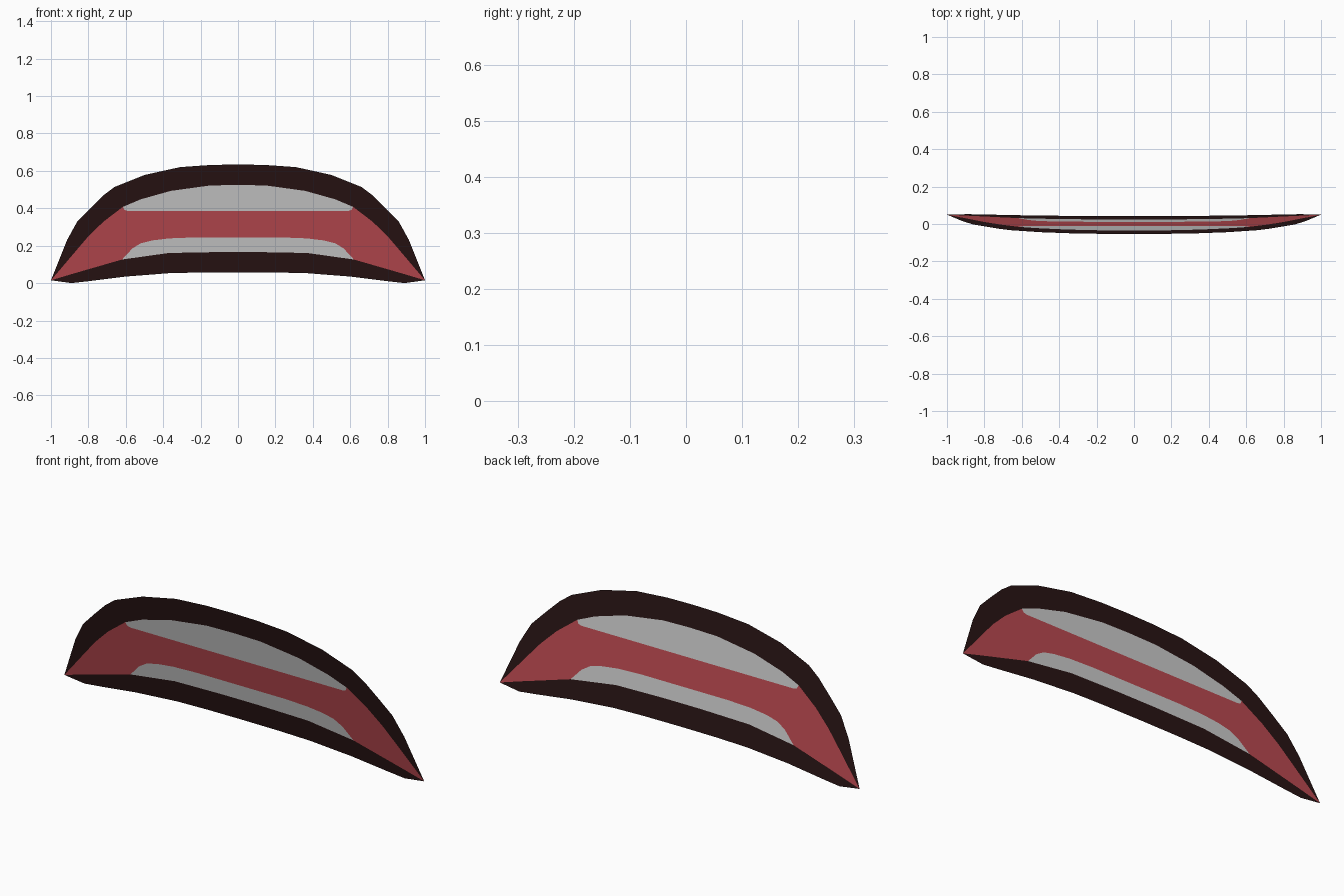
import bpy

if "Cube" in bpy.data.objects:
    bpy.data.objects.remove(bpy.data.objects["Cube"])


def material(name, r, g, b):
    m = bpy.data.materials.new(name)
    m.diffuse_color = (r, g, b, 1)
    m.use_nodes = True
    m.node_tree.nodes["Principled BSDF"].inputs["Base Color"].default_value = m.diffuse_color
    return m


def lean(x, z):
    # every piece lies in one flat sheet that tips slightly forward at the top
    return (x, 0.0525 - z / 6, z)


def sheet(name, upper, lower, mat=None):
    """Flat piece between two right-half edges (centre outwards), mirrored in x."""
    if upper[-1] == lower[-1]:
        lower = lower[:-1]
    right = lower + upper[::-1]                       # counter-clockwise from the front
    left = [(-x, z) for x, z in reversed(right) if x > 0]
    pts = [lean(x, z) for x, z in right + left]
    mesh = bpy.data.meshes.new(name)
    mesh.from_pydata(pts, [], [list(range(len(pts)))])
    if mat:
        mesh.materials.append(mat)
    obj = bpy.data.objects.new(name, mesh)
    bpy.context.collection.objects.link(obj)
    return obj


black = material("lip_black", 0.022, 0.007, 0.007)
red = material("mouth_red", 0.49, 0.067, 0.08)

# right-half edge profiles (x, z), from centre to mouth corner
corner = (1.0, 0.015)
lip_top = [(0, .634), (.14, .632), (.31, .62), (.5, .578), (.66, .514), (.72, .469),
           (.79, .4), (.86, .328), (.914, .23), corner]
lip_bottom = [(0, .058), (.2, .057), (.37, .053), (.6, .035), (.8, .01), (.89, 0), corner]
teeth_top = [(0, .525), (.15, .522), (.36, .493), (.52, .448), (.615, .408)]
cheek_top = [(.72, .328), (.8, .25), (.86, .18), corner]
teeth_base = [(0, .166), (.1, .166), (.37, .161), (.62, .126)]
cheek_base = [(.89, .048), corner]
upper_bite = [(0, .386), (.59, .386), (.607, .391), (.615, .408)]
lower_bite = [(0, .244), (.24, .244), (.37, .239), (.46, .228), (.52, .213),
              (.565, .185), (.62, .126)]

# dark lips
sheet("upper_lip", lip_top, teeth_top + cheek_top, black)
sheet("lower_lip", teeth_base + cheek_base, lip_bottom, black)
# red mouth interior between the teeth rows
sheet("mouth_interior", upper_bite + cheek_top, lower_bite + cheek_base, red)
# grey teeth rows
sheet("upper_teeth", teeth_top, upper_bite)
sheet("lower_teeth", lower_bite, teeth_base)
